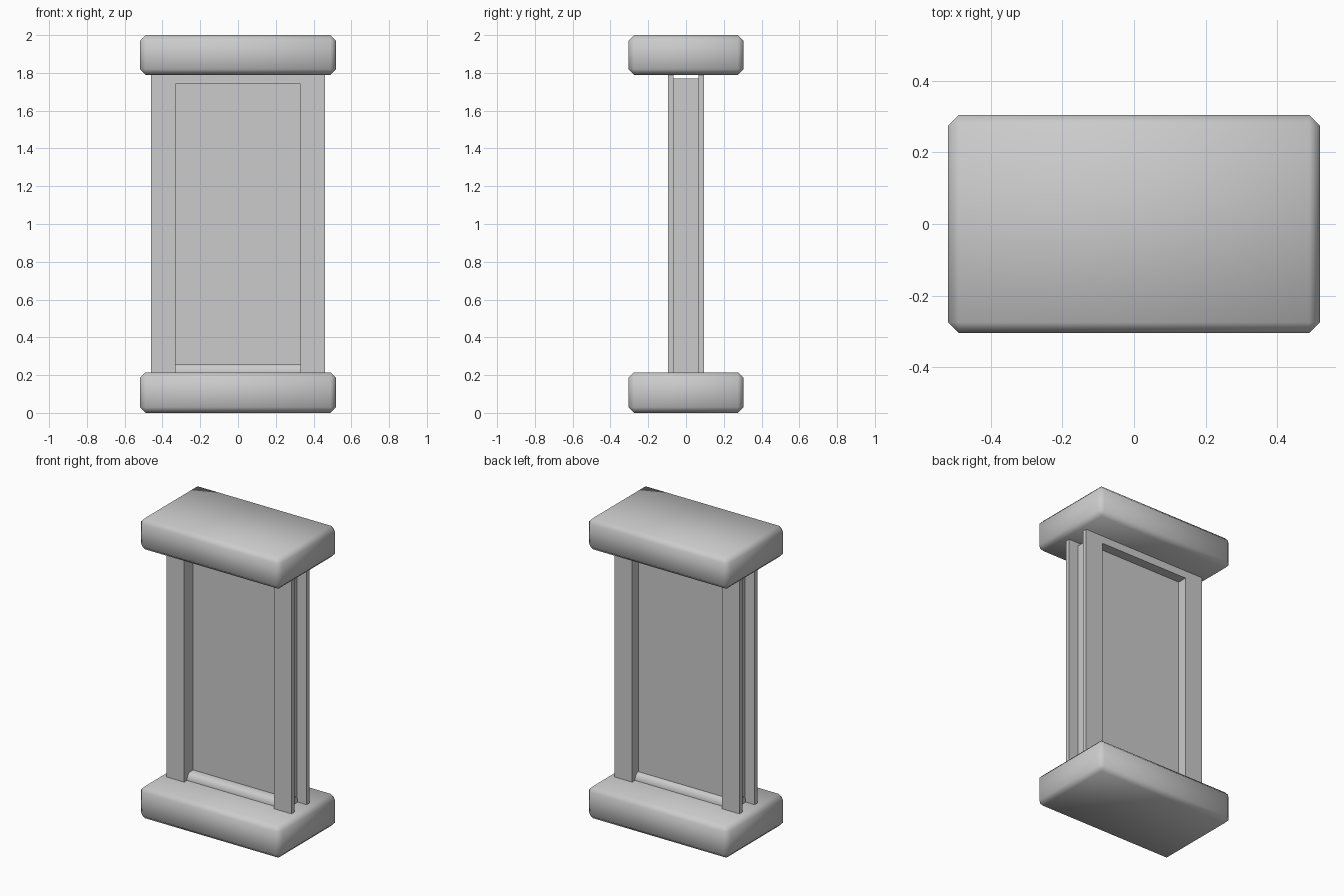
import bpy, bmesh

if "Cube" in bpy.data.objects:
    bpy.data.objects.remove(bpy.data.objects["Cube"])

grey = bpy.data.materials.new("plain_grey")
grey.diffuse_color = (0.6, 0.6, 0.6, 1)
grey.use_nodes = True
grey.node_tree.nodes["Principled BSDF"].inputs["Base Color"].default_value = grey.diffuse_color


def finish(bm, name):
    bmesh.ops.recalc_face_normals(bm, faces=bm.faces)
    me = bpy.data.meshes.new(name)
    bm.to_mesh(me)
    bm.free()
    me.materials.append(grey)
    ob = bpy.data.objects.new(name, me)
    bpy.context.collection.objects.link(ob)
    return ob


def box(name, x, y, z, bevel=0):
    """Box from (min, max) ranges, with an optional soft chamfer."""
    bm = bmesh.new()
    bmesh.ops.create_cube(bm, size=1)
    for v in bm.verts:
        v.co = [r[0] if c < 0 else r[1] for c, r in zip(v.co, (x, y, z))]
    if bevel:
        bmesh.ops.bevel(bm, geom=bm.edges[:], offset=bevel, segments=1,
                        affect='EDGES')
        for f in bm.faces:
            f.smooth = True
    return finish(bm, name)


def prism(name, profile, axis, lo, hi):
    """Extrude a profile along y (profile in x, z) or x (profile in y, z)."""
    bm = bmesh.new()
    place = (lambda a, b, d: (a, d, b)) if axis == 'y' else (lambda a, b, d: (d, a, b))
    face = bm.faces.new([bm.verts.new(place(a, b, lo)) for a, b in profile])
    ext = bmesh.ops.extrude_face_region(bm, geom=[face])
    for v in ext['geom']:
        if isinstance(v, bmesh.types.BMVert):
            v.co[1 if axis == 'y' else 0] = hi
    return finish(bm, name)


def arch(outer, top):
    """Upside-down U outline around the door opening."""
    return [(-outer, 0.1), (-outer, top), (outer, top), (outer, 0.1),
            (0.33, 0.1), (0.33, 1.74), (-0.33, 1.74), (-0.33, 0.1)]


# Chunky base and top slabs
box("base_slab", (-0.52, 0.52), (-0.305, 0.305), (0, 0.215), 0.03)
box("top_slab", (-0.52, 0.52), (-0.305, 0.305), (1.79, 2.0), 0.03)

# Front and back frame plates with the narrower core between them
prism("front_frame", arch(0.46, 1.85), 'y', -0.095, -0.065)
prism("back_frame", arch(0.46, 1.85), 'y', 0.065, 0.095)
prism("frame_core", arch(0.39, 1.77), 'y', -0.065, 0.065)

# Thin door panel, set slightly behind the middle
box("door_panel", (-0.34, 0.34), (0.0, 0.03), (0.1, 1.75))

# Threshold bar with rounded top edges
sill = prism("threshold_bar",
             [(-0.065, 0.1), (-0.065, 0.22), (-0.058, 0.245), (-0.04, 0.26),
              (0.04, 0.26), (0.058, 0.245), (0.065, 0.22), (0.065, 0.1)],
             'x', -0.395, 0.395)
bpy.context.view_layer.objects.active = sill
sill.select_set(True)
bpy.ops.object.shade_smooth_by_angle(angle=0.9)
